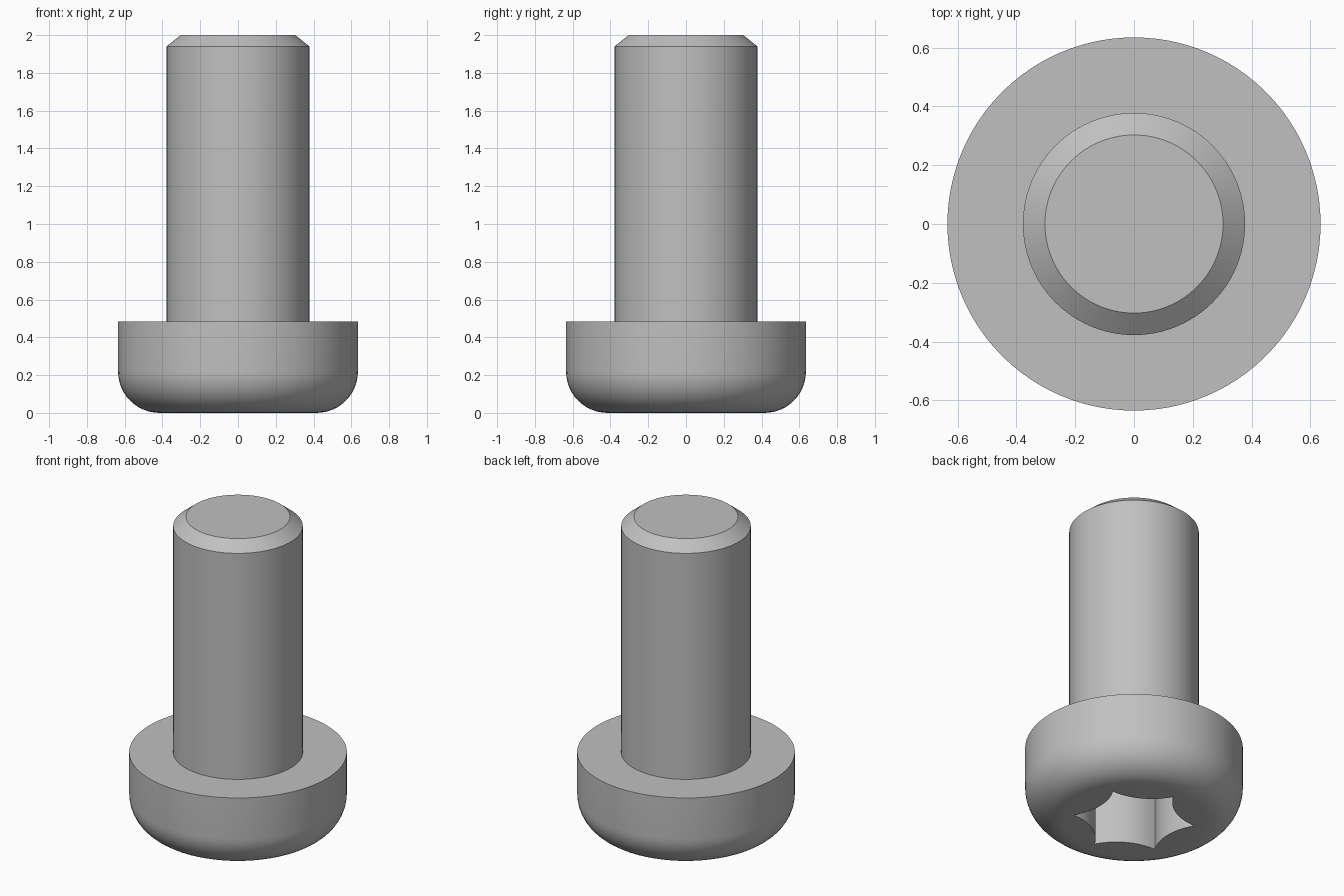
import bpy
import bmesh
from math import sin, cos, sqrt, pi, radians

if "Cube" in bpy.data.objects:
    bpy.data.objects.remove(bpy.data.objects["Cube"], do_unlink=True)

SEGMENTS = 96
HEAD_R, HEAD_TOP, FILLET = 0.635, 0.485, 0.22
SHAFT_R, TIP_R = 0.378, 0.303
SOCKET_R, SOCKET_DEPTH, SAG = 0.358, 0.37, 0.05

# Single grey metal
steel = bpy.data.materials.new("grey_steel")
steel.use_nodes = True
colour = (0.53, 0.53, 0.53, 1)
steel.diffuse_color = colour
steel.node_tree.nodes["Principled BSDF"].inputs["Base Color"].default_value = colour


def circle(radius):
    return lambda angle: radius


def star(angle):
    """Six-pointed outline whose sides are arcs bulging inward; points on the y axis."""
    phi = (angle + pi / 6) % (pi / 3) - pi / 6
    half = SOCKET_R / 2
    arc = (half ** 2 + SAG ** 2) / (2 * SAG)
    dist = SOCKET_R * cos(pi / 6) - SAG + arc
    return dist * cos(phi) - sqrt(arc ** 2 - (dist * sin(phi)) ** 2)


def loft(name, rows, cap_start=False, cap_end=False):
    """Skin rings given as (radius function, height)."""
    bm = bmesh.new()
    rings = []
    for radius, z in rows:
        ring = []
        for i in range(SEGMENTS):
            a = 2 * pi * i / SEGMENTS
            ring.append(bm.verts.new((radius(a) * cos(a), radius(a) * sin(a), z)))
        rings.append(ring)
    for low, high in zip(rings, rings[1:]):
        for i in range(SEGMENTS):
            j = (i + 1) % SEGMENTS
            bm.faces.new((low[i], low[j], high[j], high[i]))
    if cap_start:
        bm.faces.new(rings[0][::-1])
    if cap_end:
        bm.faces.new(rings[-1])
    mesh = bpy.data.meshes.new(name)
    bm.to_mesh(mesh)
    bm.free()
    mesh.materials.append(steel)
    obj = bpy.data.objects.new(name, mesh)
    bpy.context.collection.objects.link(obj)
    bpy.ops.object.select_all(action="DESELECT")
    obj.select_set(True)
    bpy.context.view_layer.objects.active = obj
    bpy.ops.object.shade_smooth_by_angle(angle=radians(30))
    return obj


# Head: socket floor and walls, flat underside, rounded edge, side, shoulder
steps = 12
rounded = []
for k in range(steps + 1):
    t = pi / 2 * k / steps
    rounded.append((circle(HEAD_R - FILLET + FILLET * sin(t)), FILLET * (1 - cos(t))))
loft("screw_head",
     [(star, SOCKET_DEPTH), (star, 0)] + rounded
     + [(circle(HEAD_R), HEAD_TOP), (circle(SHAFT_R), HEAD_TOP)],
     cap_start=True)

# Shaft with chamfered tip
loft("screw_shaft",
     [(circle(SHAFT_R), HEAD_TOP), (circle(SHAFT_R), 1.94), (circle(TIP_R), 2)],
     cap_end=True)
